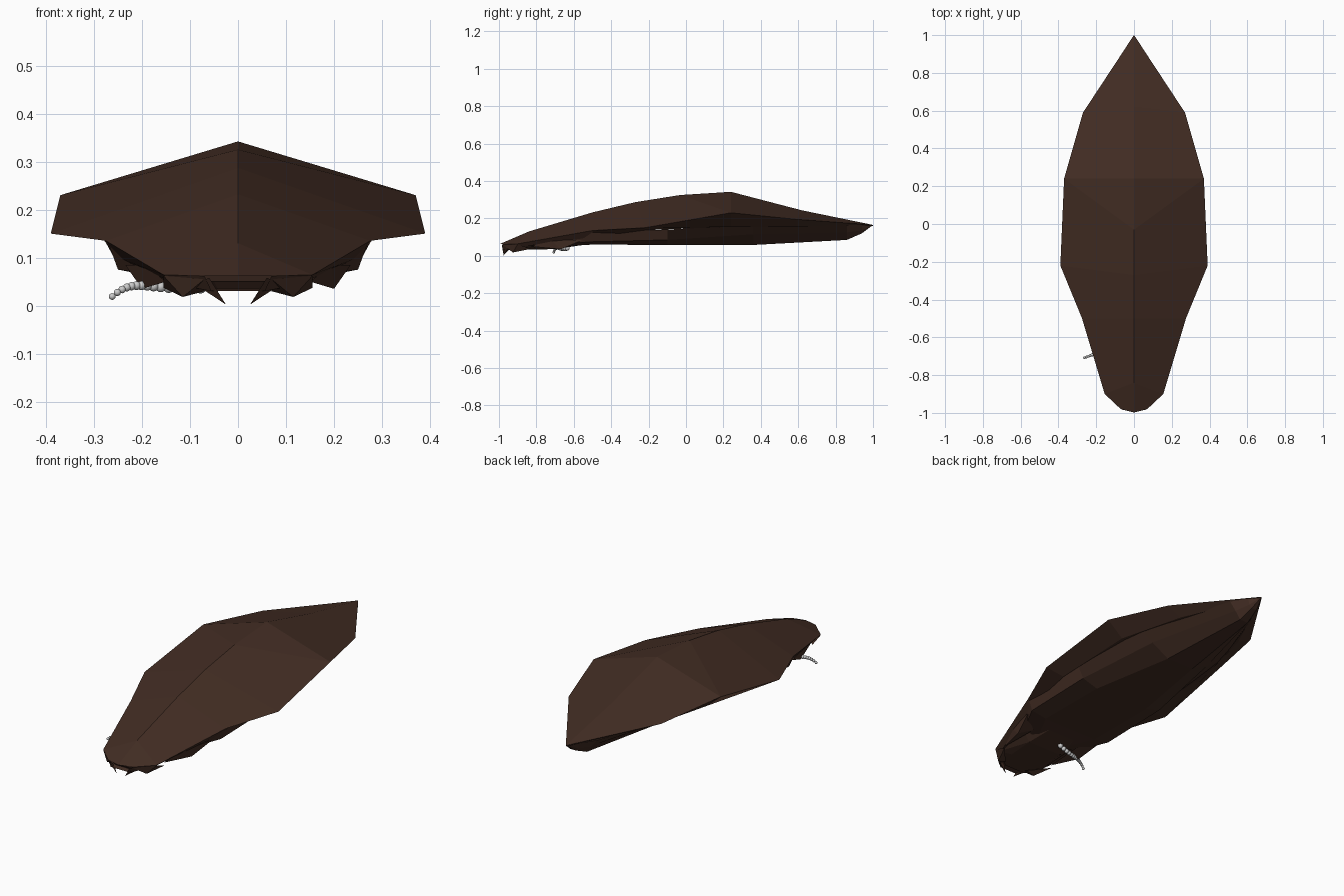
import bpy, bmesh
from mathutils import Vector

cube = bpy.data.objects.get("Cube")
if cube:
    bpy.data.objects.remove(cube, do_unlink=True)


def material(name, rgb):
    m = bpy.data.materials.new(name)
    m.use_nodes = True
    m.diffuse_color = (*rgb, 1)
    bsdf = m.node_tree.nodes["Principled BSDF"]
    bsdf.inputs["Base Color"].default_value = (*rgb, 1)
    bsdf.inputs["Roughness"].default_value = 0.8
    return m


brown = material("dark brown shell", (0.055, 0.026, 0.017))
grey = material("pale grey", (0.6, 0.6, 0.6))


def finish(bm, name, mat):
    bmesh.ops.remove_doubles(bm, verts=bm.verts, dist=0.0005)
    bmesh.ops.recalc_face_normals(bm, faces=bm.faces)
    mesh = bpy.data.meshes.new(name)
    bm.to_mesh(mesh)
    bm.free()
    mesh.materials.append(mat)
    ob = bpy.data.objects.new(name, mesh)
    bpy.context.collection.objects.link(ob)
    return ob


def loft(name, rows):
    """Bridge half profiles from ridge to keel, mirrored across x."""
    bm = bmesh.new()
    for side in (1, -1):
        grid = [[bm.verts.new((x * side, y, z)) for x, y, z in r] for r in rows]
        for a, b in zip(grid, grid[1:]):
            for i in range(len(a) - 1):
                bm.faces.new((a[i], a[i + 1], b[i + 1], b[i]))
    return finish(bm, name, brown)


def hull(name, points):
    bm = bmesh.new()
    for p in points:
        bm.verts.new(p)
    bmesh.ops.convex_hull(bm, input=bm.verts)
    return finish(bm, name, brown)


# Domed shell: ridge (y, z), rim (x, y, z), inner rim (x, z)
shell = [
    ((-0.998, 0.062), (0.07, -0.98, 0.062), (0.055, 0.03)),
    ((-0.84, 0.13), (0.155, -0.90, 0.064), (0.13, 0.045)),
    ((-0.50, 0.232), (0.275, -0.50, 0.135), (0.25, 0.10)),
    ((-0.27, 0.287), (0.39, -0.22, 0.15), (0.28, 0.137)),
    ((-0.03, 0.325), (0.37, 0.24, 0.23), (0.28, 0.155)),
    ((0.24, 0.342), (0.37, 0.24, 0.23), (0.28, 0.155)),
    ((0.62, 0.243), (0.27, 0.59, 0.195), (0.19, 0.155)),
    ((1.0, 0.165), (0, 1.0, 0.165), (0, 0.16)),
]
loft("shell", [[(0, ry, rz), rim, (ix, rim[1], iz), (0, rim[1], iz)]
               for (ry, rz), rim, (ix, iz) in shell])

# Belly, flat in front and narrowing to a keel: y, top, shoulder, keel (x, z)
belly = [
    (-0.66, 0.19, 0.09, 0.17, 0.065, 0.08, 0.05),
    (-0.50, 0.27, 0.13, 0.25, 0.075, 0.16, 0.06),
    (-0.10, 0.28, 0.14, 0.25, 0.085, 0.16, 0.058),
    (0.36, 0.26, 0.165, 0.18, 0.115, 0.08, 0.058),
    (0.86, 0.09, 0.165, 0.055, 0.125, 0.025, 0.085),
    (0.94, 0.04, 0.165, 0.03, 0.135, 0.015, 0.12),
    (1.0, 0, 0.165, 0, 0.165, 0, 0.165),
]
loft("belly", [[(0, y, tz), (tx, y, tz), (sx, y, sz), (kx, y, kz), (0, y, kz)]
               for y, tx, tz, sx, sz, kx, kz in belly])

# Head under the front of the shell
hull("head", [(s * x, y, z) for s in (1, -1) for x, y, z in (
    (0.05, -0.97, 0.05), (0.04, -0.95, 0.03), (0.14, -0.89, 0.05),
    (0.09, -0.85, 0.034), (0.16, -0.68, 0.08), (0.10, -0.70, 0.036),
    (0.08, -0.57, 0.055))])

# Paired jaws, cheek plates and hind mouth flaps
for s, label in ((1, "left"), (-1, "right")):
    parts = {
        "jaw": ((0.025, -0.975, 0.002), (0.06, -0.985, 0.058),
                (0.09, -0.95, 0.045), (0.055, -0.95, 0.03)),
        "cheek_plate": ((0.155, -0.90, 0.062), (0.07, -0.975, 0.055),
                        (0.115, -0.925, 0.018), (0.07, -0.92, 0.03),
                        (0.155, -0.83, 0.037)),
        "mouth_flap": ((0.15, -0.83, 0.05), (0.195, -0.72, 0.085),
                       (0.20, -0.67, 0.035), (0.235, -0.55, 0.085),
                       (0.14, -0.62, 0.055)),
    }
    for part, pts in parts.items():
        hull(f"{label}_{part}", [(s * x, y, z) for x, y, z in pts])

# Beaded feeler reaching out on the right
bm = bmesh.new()
path = [Vector(p) for p in ((-0.05, -0.635, 0.04), (-0.19, -0.675, 0.026),
                            (-0.21, -0.69, 0.064), (-0.262, -0.708, 0.019))]
count = 15
for i in range(count):
    t = i / (count - 1)
    u = 1 - t
    p = (path[0] * u**3 + path[1] * 3 * u * u * t
         + path[2] * 3 * u * t * t + path[3] * t**3)
    ret = bmesh.ops.create_uvsphere(bm, u_segments=12, v_segments=8,
                                    radius=0.013 - 0.006 * t)
    bmesh.ops.translate(bm, verts=ret["verts"], vec=p)
for f in bm.faces:
    f.smooth = True
finish(bm, "right_beaded_feeler", grey)
